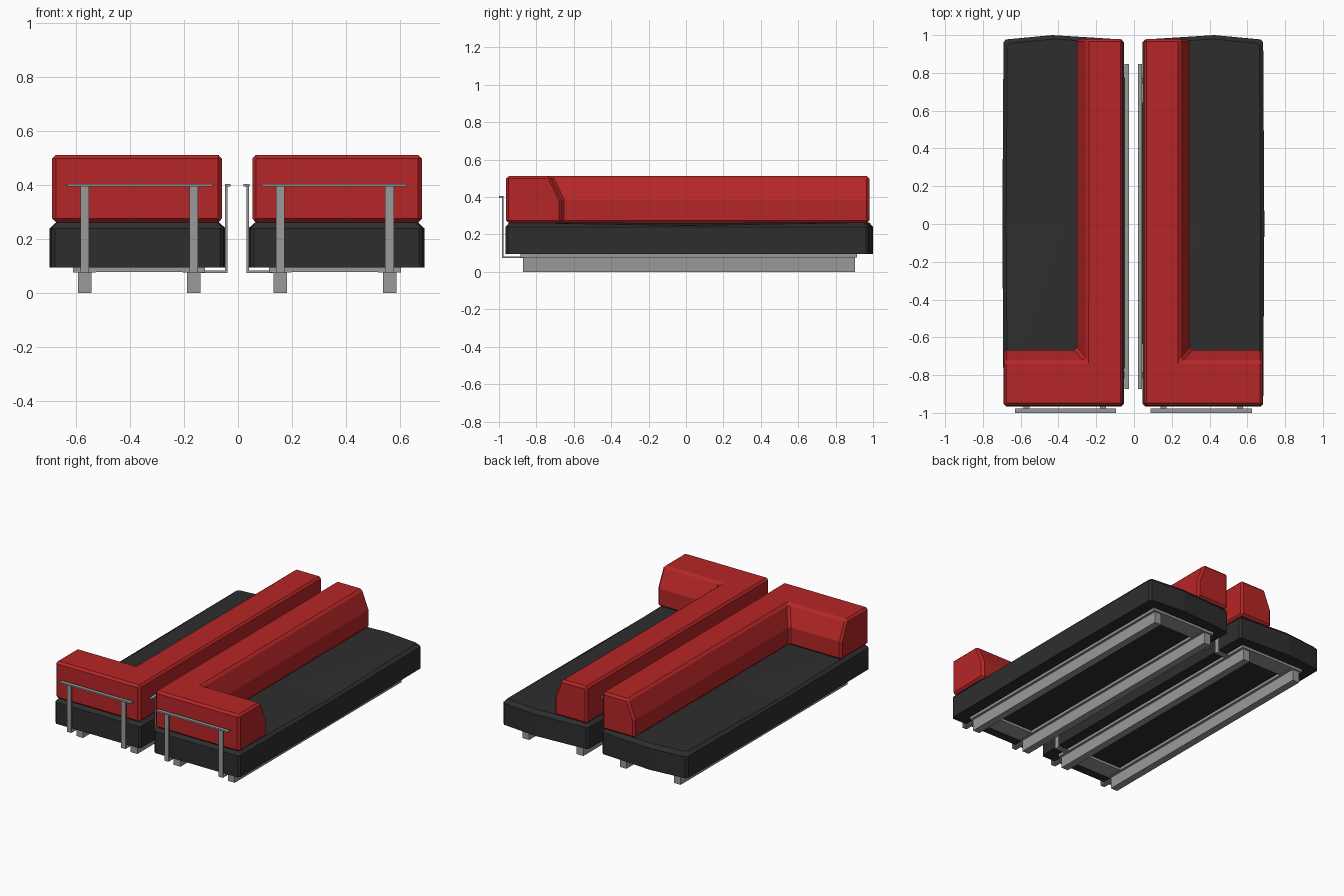
import bpy, bmesh

if "Cube" in bpy.data.objects:
    bpy.data.objects.remove(bpy.data.objects["Cube"])

AXIS = -0.0035  # mirror line between the two sofas


def material(name, rgb):
    m = bpy.data.materials.new(name)
    m.diffuse_color = (*rgb, 1)
    m.use_nodes = True
    m.node_tree.nodes["Principled BSDF"].inputs["Base Color"].default_value = m.diffuse_color
    return m


RED = material("red fabric", (0.47, 0.019, 0.02))
BLACK = material("charcoal fabric", (0.027, 0.027, 0.027))
GREY = material("grey metal", (0.32, 0.32, 0.32))


def finish(bm, name, mat, bevel=0):
    """Store the right-hand part and mirror it to make the left-hand one."""
    for v in bm.verts:
        v.co.x -= AXIS
    bmesh.ops.recalc_face_normals(bm, faces=bm.faces)
    me = bpy.data.meshes.new(name)
    bm.to_mesh(me)
    bm.free()
    me.materials.append(mat)
    ob = bpy.data.objects.new(name, me)
    ob.location.x = AXIS
    bpy.context.collection.objects.link(ob)
    if bevel:
        b = ob.modifiers.new("bevel", 'BEVEL')
        b.width = bevel
        b.segments = 1
        b.limit_method = 'ANGLE'
        b.angle_limit = 0.7
    ob.modifiers.new("mirror", 'MIRROR')
    return ob


def boxes(name, mat, items):
    bm = bmesh.new()
    for x0, x1, y0, y1, z0, z1 in items:
        vs = bmesh.ops.create_cube(bm, size=1)["verts"]
        for v in vs:
            v.co.x = x1 if v.co.x > 0 else x0
            v.co.y = y1 if v.co.y > 0 else y0
            v.co.z = z1 if v.co.z > 0 else z0
    return finish(bm, name, mat)


def bridge(bm, rings):
    n = len(rings[0])
    for a, b in zip(rings, rings[1:]):
        for i in range(len(a)):
            j = (i + 1) % n
            bm.faces.new((a[i], a[j], b[j], b[i]))


# Seat: slightly bulging outline, chamfered corners, sagging top edge
c = 0.013
outline = [(0.046 + c, -0.965), (0.684 - c, -0.965), (0.684, -0.965 + c),
           (0.69, 0), (0.684, 0.975 - c), (0.684 - c, 0.977), (0.425, 1.0),
           (0.046 + c, 0.977), (0.046, 0.975 - c), (0.039, 0),
           (0.046, -0.965 + c)]
bm = bmesh.new()
rings = []
for z, inset in ((0.095, 0), (0.24, 0), (0.264, 0.02)):
    ring = []
    for x, y in outline:
        sag = 0.016 if y == 0 and z > 0.25 else 0
        sx = 1 - inset / 0.32
        sy = 1 - inset / 0.97
        ring.append(bm.verts.new((0.365 + (x - 0.365) * sx, y * sy, z - sag)))
    rings.append(ring)
bridge(bm, rings)
bm.faces.new(rings[0])
mid = bm.verts.new((0.365, 0, 0.262))
top = rings[-1]
for i in range(len(top)):
    bm.faces.new((top[i], top[(i + 1) % len(top)], mid))
finish(bm, "seat", BLACK)

# Backrest: sloped profile swept round an L with a mitred corner
X0, Y0 = 0.053, -0.962
profile = [(0, 0, 0.262), (0, 0, 0.512), (0.192, 0.236, 0.512),
           (0.242, 0.296, 0.385), (0.242, 0.296, 0.262)]
bm = bmesh.new()
rings = [
    [bm.verts.new((X0 + dx, 0.98, z)) for dx, dy, z in profile],
    [bm.verts.new((X0 + dx, Y0 + dy, z)) for dx, dy, z in profile],
    [bm.verts.new((0.681, Y0 + dy, z)) for dx, dy, z in profile],
]
bridge(bm, rings)
bm.faces.new(rings[0])
bm.faces.new(rings[2])
finish(bm, "backrest", RED, 0.014)

# Base: two long foot beams, flat frame above them
BEAMS = (0.157, 0.561)
boxes("foot_beams", GREY,
      [(x - 0.025, x + 0.025, -0.872, 0.903, 0, 0.077) for x in BEAMS])
boxes("base_frame", GREY,
      [(x - 0.042, x + 0.042, -0.884, 0.914, 0.077, 0.096) for x in BEAMS]
      + [(0.199, 0.519, y, y + 0.12, 0.079, 0.096) for y in (-0.884, 0.794)])

# Front guard rail on two bent straps
parts = [(0.088, 0.624, -1.0, -0.976, 0.395, 0.405)]
for x in BEAMS:
    parts.append((x - 0.016, x + 0.016, -0.985, -0.976, 0.075, 0.396))
    parts.append((x - 0.016, x + 0.016, -0.985, -0.87, 0.074, 0.083))
boxes("front_rail", GREY, parts)

# Rear guard rail on the inner long side
parts = [(0.02, 0.042, -0.873, 0.846, 0.395, 0.405)]
for y in (-0.8, 0.76):
    parts.append((0.032, 0.041, y - 0.016, y + 0.016, 0.075, 0.396))
    parts.append((0.032, 0.13, y - 0.016, y + 0.016, 0.074, 0.083))
boxes("side_rail", GREY, parts)
